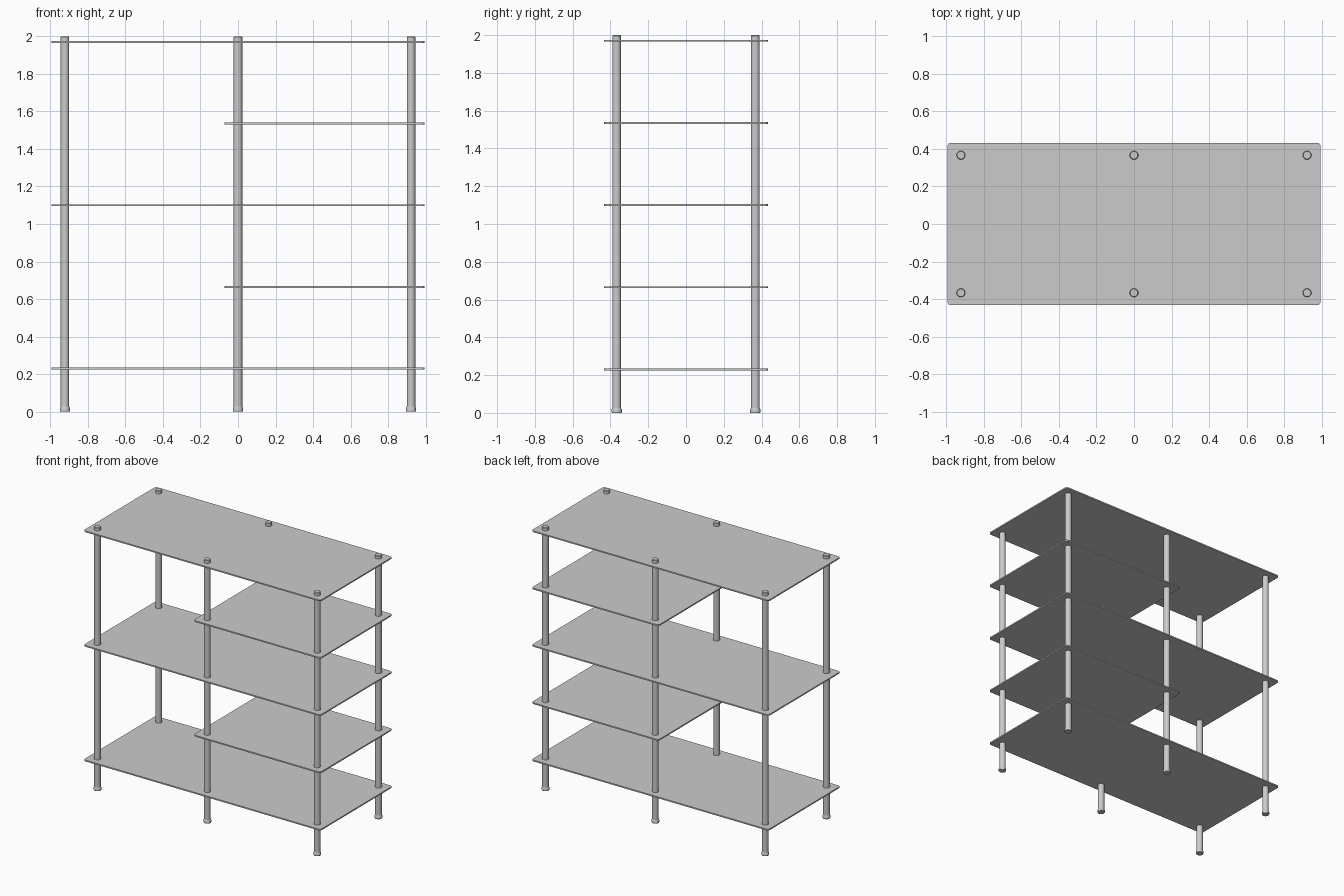
import bpy
import bmesh
import math

cube = bpy.data.objects.get("Cube")
if cube:
    bpy.data.objects.remove(cube, do_unlink=True)


def material(name, rgb):
    mat = bpy.data.materials.new(name)
    mat.use_nodes = True
    colour = (*rgb, 1.0)
    mat.diffuse_color = colour
    mat.node_tree.nodes["Principled BSDF"].inputs["Base Color"].default_value = colour
    return mat


steel = material("light grey steel", (0.6, 0.6, 0.6))


def add_object(name, bm):
    bmesh.ops.recalc_face_normals(bm, faces=bm.faces)
    mesh = bpy.data.meshes.new(name)
    bm.to_mesh(mesh)
    bm.free()
    mesh.materials.append(steel)
    obj = bpy.data.objects.new(name, mesh)
    bpy.context.collection.objects.link(obj)
    bpy.ops.object.select_all(action="DESELECT")
    obj.select_set(True)
    bpy.context.view_layer.objects.active = obj
    bpy.ops.object.shade_smooth_by_angle(angle=math.radians(30))
    return obj


def shelf(name, x_min, x_max, z):
    """Thin plate with rounded corners."""
    half_depth, thickness, radius, steps = 0.433, 0.01, 0.02, 6
    corners = [(x_max, half_depth, 0), (x_min, half_depth, 1),
               (x_min, -half_depth, 2), (x_max, -half_depth, 3)]
    bm = bmesh.new()
    ring = []
    for x, y, quarter in corners:
        cx = x - math.copysign(radius, x)
        cy = y - math.copysign(radius, y)
        for i in range(steps + 1):
            a = (quarter + i / steps) * math.pi / 2
            ring.append(bm.verts.new((cx + radius * math.cos(a),
                                      cy + radius * math.sin(a),
                                      z - thickness / 2)))
    base = bm.faces.new(ring)
    top = bmesh.ops.extrude_face_region(bm, geom=[base], use_keep_orig=True)
    verts = [v for v in top["geom"] if isinstance(v, bmesh.types.BMVert)]
    bmesh.ops.translate(bm, verts=verts, vec=(0, 0, thickness))
    return add_object(name, bm)


def lathe(name, x, y, profile, segments=32):
    """Closed solid turned around a vertical axis."""
    bm = bmesh.new()
    rings = []
    for r, z in profile:
        angles = [2 * math.pi * i / segments for i in range(segments)]
        rings.append([bm.verts.new((x + r * math.cos(a), y + r * math.sin(a), z))
                      for a in angles])
    for low, high in zip(rings, rings[1:]):
        for i in range(segments):
            j = (i + 1) % segments
            bm.faces.new((low[i], low[j], high[j], high[i]))
    bm.faces.new(rings[0])
    bm.faces.new(rings[-1])
    return add_object(name, bm)


# Shelves: three full width, two half width on the model's left
half_width = 0.995
for name, x_min, z in (("bottom_shelf", -half_width, 0.23),
                       ("lower_half_shelf", -0.072, 0.665),
                       ("middle_shelf", -half_width, 1.10),
                       ("upper_half_shelf", -0.072, 1.535),
                       ("top_shelf", -half_width, 1.97)):
    shelf(name, x_min, half_width, z)

# Posts with slightly flared feet
post_profile = [(0.023, 0.02), (0.023, 1.996), (0.020, 2.0)]
foot_profile = [(0.025, 0.0), (0.027, 0.003), (0.027, 0.017), (0.023, 0.027)]
for side, x in (("right", -0.923), ("middle", 0.0), ("left", 0.923)):
    for end, y in (("front", -0.367), ("back", 0.367)):
        lathe(f"{end}_{side}_post", x, y, post_profile)
        lathe(f"{end}_{side}_foot", x, y, foot_profile)
